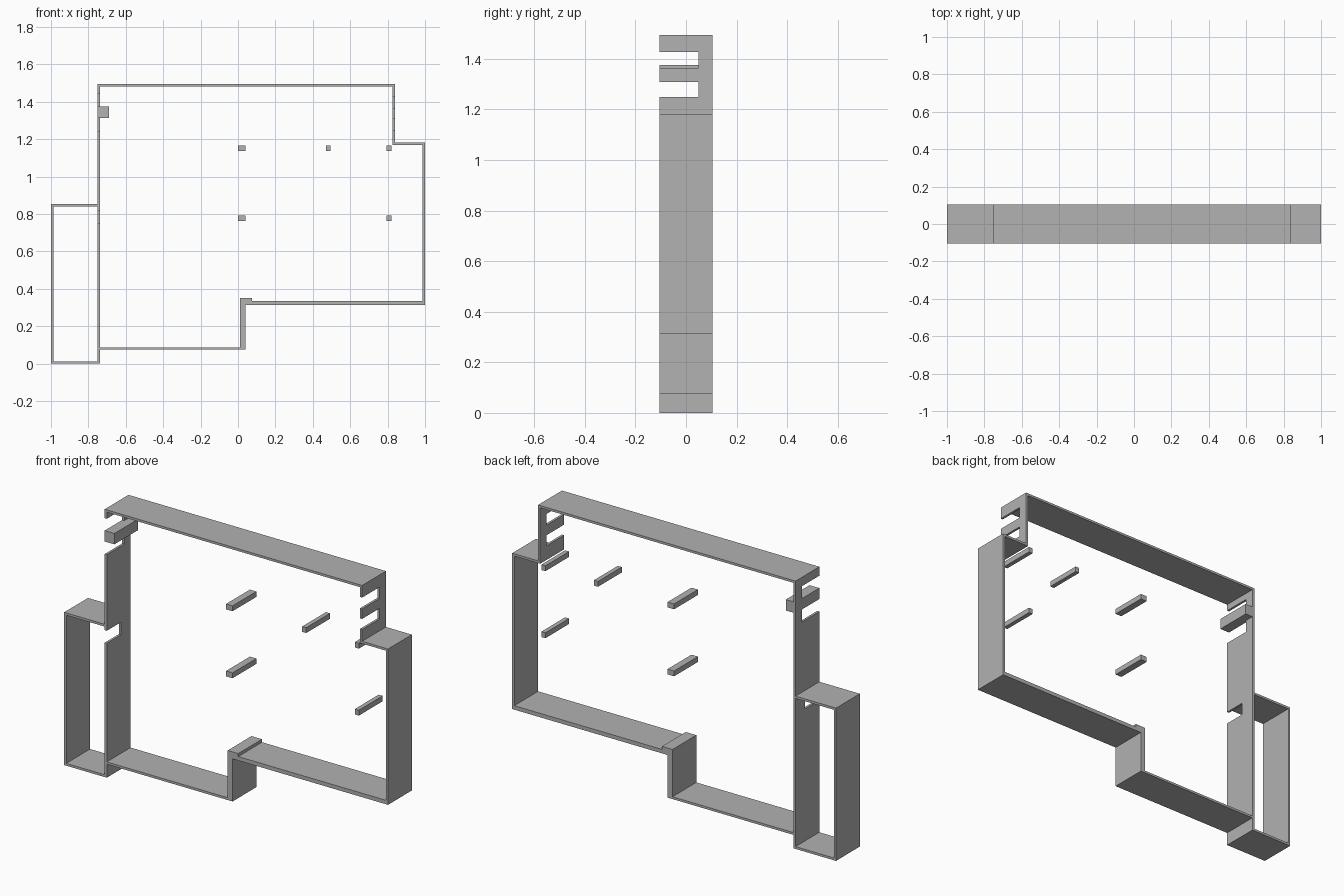
import bpy
import bmesh
from mathutils import Vector

cube = bpy.data.objects.get("Cube")
if cube:
    bpy.data.objects.remove(cube, do_unlink=True)

D = 0.105   # half depth of every wall
T = 0.013   # wall thickness

grey = bpy.data.materials.new("plain_grey")
grey.use_nodes = True
colour = (0.445, 0.445, 0.445, 1)
grey.diffuse_color = colour
grey.node_tree.nodes["Principled BSDF"].inputs["Base Color"].default_value = colour


def wall(name, x0, x1, z0, z1, slots=()):
    """Side profile extruded along x; slots (bottom, top, end_y) open to the front."""
    outline = [(-D, z0), (D, z0), (D, z1), (-D, z1)]
    for low, high, end in slots:    # listed from the top down
        outline += [(-D, high), (end, high), (end, low), (-D, low)]
    bm = bmesh.new()
    face = bm.faces.new([bm.verts.new((x0, y, z)) for y, z in outline])
    result = bmesh.ops.extrude_face_region(bm, geom=[face])
    moved = [v for v in result["geom"] if isinstance(v, bmesh.types.BMVert)]
    bmesh.ops.translate(bm, verts=moved, vec=Vector((x1 - x0, 0, 0)))
    bmesh.ops.recalc_face_normals(bm, faces=bm.faces)
    mesh = bpy.data.meshes.new(name)
    bm.to_mesh(mesh)
    bm.free()
    mesh.materials.append(grey)
    obj = bpy.data.objects.new(name, mesh)
    bpy.context.collection.objects.link(obj)


# Main frame, upper part
wall("top_wall", -0.75, 0.84, 1.495 - T, 1.495)
wall("right_side_wall", -0.75, -0.75 + T, 0, 1.495 - T,
     [(1.245, 1.445, 0.05), (0.75, 0.82, 0.02)])
wall("left_upper_wall", 0.84 - T, 0.84, 1.183, 1.495 - T,
     [(1.364, 1.427, 0.05), (1.249, 1.308, 0.05)])
wall("left_shelf", 0.84 - T, 1, 1.183 - T, 1.183)
wall("left_side_wall", 1 - T, 1, 0.335, 1.183 - T)

# Stepped floor
wall("upper_floor", 0.04, 1, 0.313, 0.335)
wall("step_riser", 0.01, 0.04, 0.075, 0.335)
wall("step_cap", 0.01, 0.075, 0.335, 0.352)
wall("lower_floor", -0.75 + T, 0.01, 0.075, 0.075 + T)

# Side compartment
wall("compartment_outer_wall", -1, -1 + T, 0, 0.853)
wall("compartment_top", -1 + T, -0.75, 0.853 - T, 0.853)
wall("compartment_floor", -1 + T, -0.75, 0, T)

# Block in the tall slot
wall("slot_block", -0.75, -0.69, 1.315, 1.376)

# Loose pegs across the opening
pegs = [(0.0, 0.04, 1.137), (0.47, 0.495, 1.137), (0.795, 0.82, 1.137),
        (0.0, 0.04, 0.763), (0.795, 0.82, 0.763)]
for i, (x0, x1, z) in enumerate(pegs):
    wall(f"peg_{i + 1}", x0, x1, z, z + 0.03)
